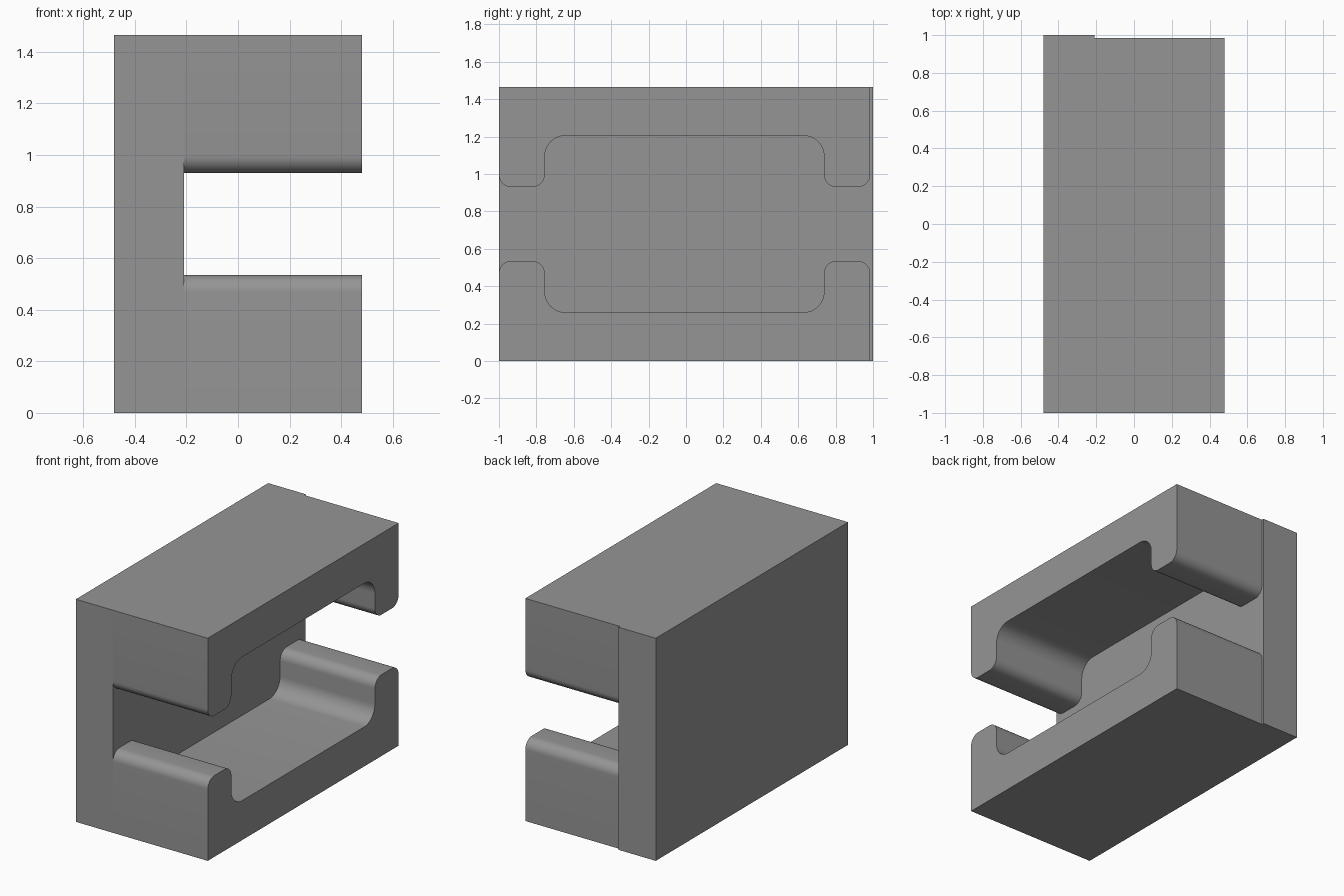
import bpy, bmesh, math
from mathutils import Vector

if "Cube" in bpy.data.objects:
    bpy.data.objects.remove(bpy.data.objects["Cube"])

HEIGHT = 1.465
X_BACK, X_WALL, X_OPEN = -0.48, -0.21, 0.48

grey = bpy.data.materials.new("mid grey")
grey.diffuse_color = (0.3, 0.3, 0.3, 1)
grey.use_nodes = True
grey.node_tree.nodes["Principled BSDF"].inputs["Base Color"].default_value = grey.diffuse_color


def rounded(corners, steps=10):
    """Replace each (y, z, radius) corner by a right-angle fillet arc."""
    pts = []
    for i, (y, z, r) in enumerate(corners):
        p = Vector((y, z))
        if r == 0:
            pts.append(p)
            continue
        a = (Vector(corners[i - 1][:2]) - p).normalized()
        b = (Vector(corners[(i + 1) % len(corners)][:2]) - p).normalized()
        centre = p + (a + b) * r
        for k in range(steps + 1):
            t = math.pi / 2 * k / steps
            pts.append(centre - b * r * math.cos(t) - a * r * math.sin(t))
    return pts


def extrude_x(name, pts, x0, x1):
    """Solid made by sweeping a y-z outline along x."""
    bm = bmesh.new()
    face = bm.faces.new([bm.verts.new((x0, p[0], p[1])) for p in pts])
    new = bmesh.ops.extrude_face_region(bm, geom=[face])["geom"]
    bmesh.ops.translate(bm, vec=(x1 - x0, 0, 0),
                        verts=[v for v in new if isinstance(v, bmesh.types.BMVert)])
    bmesh.ops.recalc_face_normals(bm, faces=bm.faces)
    mesh = bpy.data.meshes.new(name)
    bm.to_mesh(mesh)
    bm.free()
    mesh.materials.append(grey)
    obj = bpy.data.objects.new(name, mesh)
    bpy.context.collection.objects.link(obj)
    bpy.ops.object.select_all(action="DESELECT")
    obj.select_set(True)
    bpy.context.view_layer.objects.active = obj
    bpy.ops.object.shade_smooth_by_angle(angle=math.radians(30))
    return obj


# Back wall, a touch longer than the jaws
extrude_x("back_wall", [(-1, 0), (1, 0), (1, HEIGHT), (-1, HEIGHT)], X_BACK, X_WALL)

# Jaw outline: block with a rounded lip at each end and a wide channel between
jaw = [(-1, 0, 0), (0.985, 0, 0), (0.985, 0.535, 0.067), (0.738, 0.535, 0.067),
       (0.738, 0.26, 0.11), (-0.755, 0.26, 0.11), (-0.755, 0.535, 0.067),
       (-1, 0.535, 0.067)]
lower = rounded(jaw)
extrude_x("lower_jaw", lower, X_WALL, X_OPEN)
extrude_x("upper_jaw", [(y, HEIGHT - z) for y, z in lower], X_WALL, X_OPEN)
